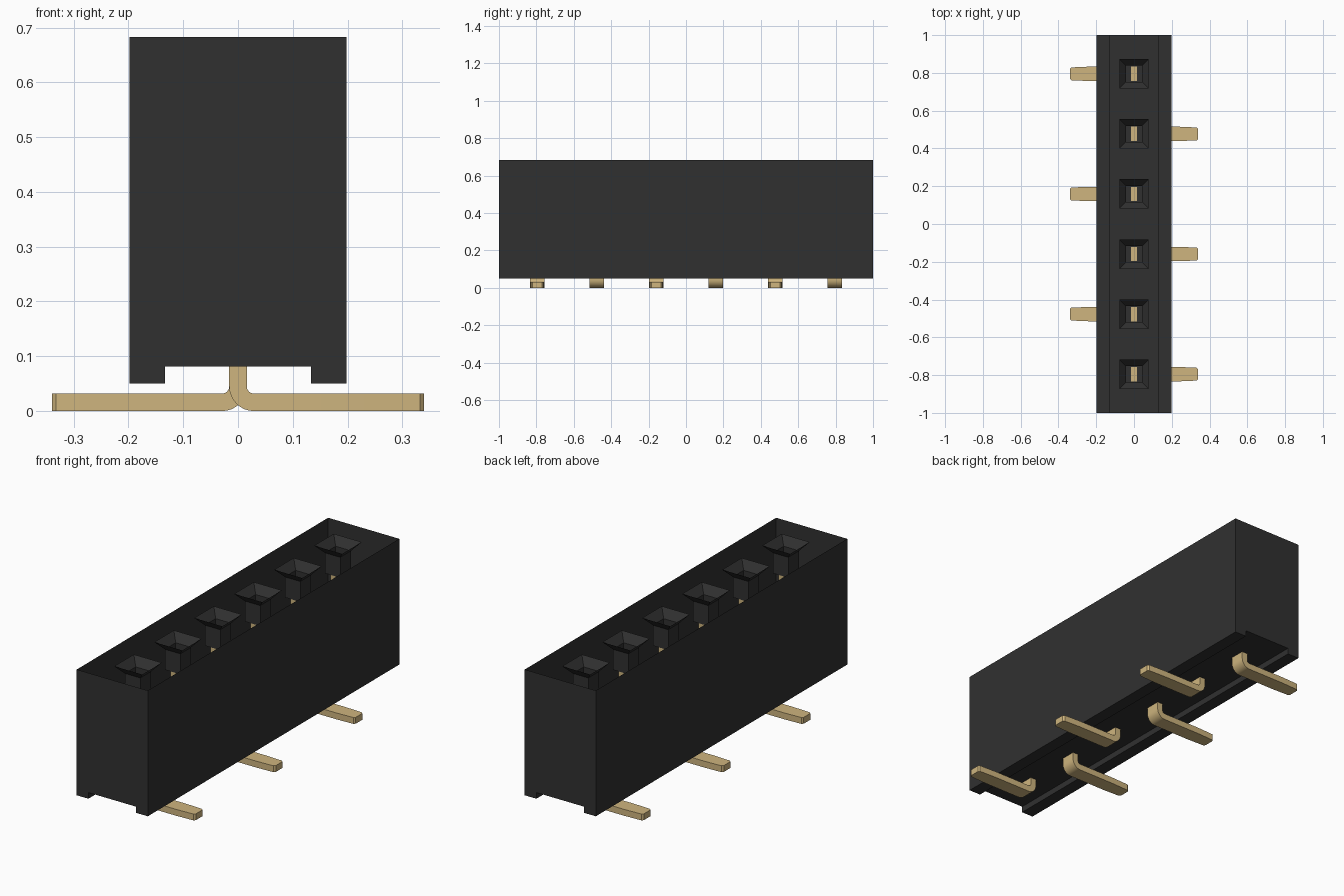
import bpy, bmesh, math

cube = bpy.data.objects.get("Cube")
if cube:
    bpy.data.objects.remove(cube, do_unlink=True)


def material(name, rgb):
    m = bpy.data.materials.new(name)
    m.use_nodes = True
    m.diffuse_color = (*rgb, 1)
    bsdf = m.node_tree.nodes["Principled BSDF"]
    bsdf.inputs["Base Color"].default_value = (*rgb, 1)
    bsdf.inputs["Roughness"].default_value = 0.6
    return m


BLACK = material("black plastic", (0.03, 0.03, 0.03))
GOLD = material("pale gold", (0.62, 0.46, 0.21))

PITCH, COUNT = 0.318, 6
TOP, HOLE_FLOOR = 0.683, 0.54


def finish(name, bm, mat):
    mesh = bpy.data.meshes.new(name)
    bm.to_mesh(mesh)
    bm.free()
    mesh.materials.append(mat)
    obj = bpy.data.objects.new(name, mesh)
    bpy.context.collection.objects.link(obj)
    return obj


def loft(bm, rings, closed=True):
    """Join successive rings of points with quads and return the vertex rings."""
    vs = [[bm.verts.new(p) for p in r] for r in rings]
    n = len(vs[0])
    for a, b in zip(vs, vs[1:]):
        for i in range(n if closed else n - 1):
            j = (i + 1) % n
            bm.faces.new((a[i], a[j], b[j], b[i]))
    return vs


# Housing shell: open-topped profile with a channel underneath, run along y
profile = [(-0.198, TOP), (-0.198, 0.05), (-0.133, 0.05), (-0.133, 0.081),
           (0.133, 0.081), (0.133, 0.05), (0.198, 0.05), (0.198, TOP)]
bm = bmesh.new()
ends = loft(bm, [[(x, y, z) for x, z in profile] for y in (1, -1)], closed=False)
bm.faces.new(ends[0][::-1])
bm.faces.new(ends[1])
bmesh.ops.recalc_face_normals(bm, faces=bm.faces)
finish("housing", bm, BLACK)


# Socket: square funnel leading into a straight well with a floor
def socket(y, index):
    bm = bmesh.new()
    levels = [(0.078, TOP), (0.043, TOP - 0.04), (0.043, HOLE_FLOOR)]
    rings = loft(bm, [[(-h, y - h, z), (h, y - h, z), (h, y + h, z), (-h, y + h, z)]
                      for h, z in levels])
    bm.faces.new(rings[-1])
    finish(f"socket_{index}", bm, BLACK)


# Contact: flat strip that drops down, bends outward and ends in a tapered foot
def contact(y, side, index):
    half_t, cx, cz, r_in, r_out = 0.016, 0.029, 0.045, 0.013, 0.045
    strip = [((-half_t, HOLE_FLOOR + 0.003), (half_t, HOLE_FLOOR + 0.003), 0.038)]
    steps = 8
    for k in range(steps + 1):
        a = math.pi + k / steps * math.pi / 2
        c, s = math.cos(a), math.sin(a)
        strip.append(((cx + r_out * c, cz + r_out * s),
                      (cx + r_in * c, cz + r_in * s), 0.038))
    for x, w in ((0.24, 0.038), (0.332, 0.034), (0.34, 0.026)):
        strip.append(((x, 0), (x, 0.032), w))
    bm = bmesh.new()
    rings = loft(bm, [[(side * p[0], y - side * w, p[1]), (side * q[0], y - side * w, q[1]),
                       (side * q[0], y + side * w, q[1]), (side * p[0], y + side * w, p[1])]
                      for p, q, w in strip])
    bm.faces.new(rings[0][::-1])
    bm.faces.new(rings[-1])
    bmesh.ops.recalc_face_normals(bm, faces=bm.faces)
    obj = finish(f"contact_{index}", bm, GOLD)
    bpy.ops.object.select_all(action="DESELECT")
    obj.select_set(True)
    bpy.context.view_layer.objects.active = obj
    bpy.ops.object.shade_smooth_by_angle(angle=math.radians(20))


# Row of sockets, with contact feet alternating between the two sides
for i in range(COUNT):
    y = (i - (COUNT - 1) / 2) * PITCH
    socket(y, i + 1)
    contact(y, 1 if i % 2 == 0 else -1, i + 1)
